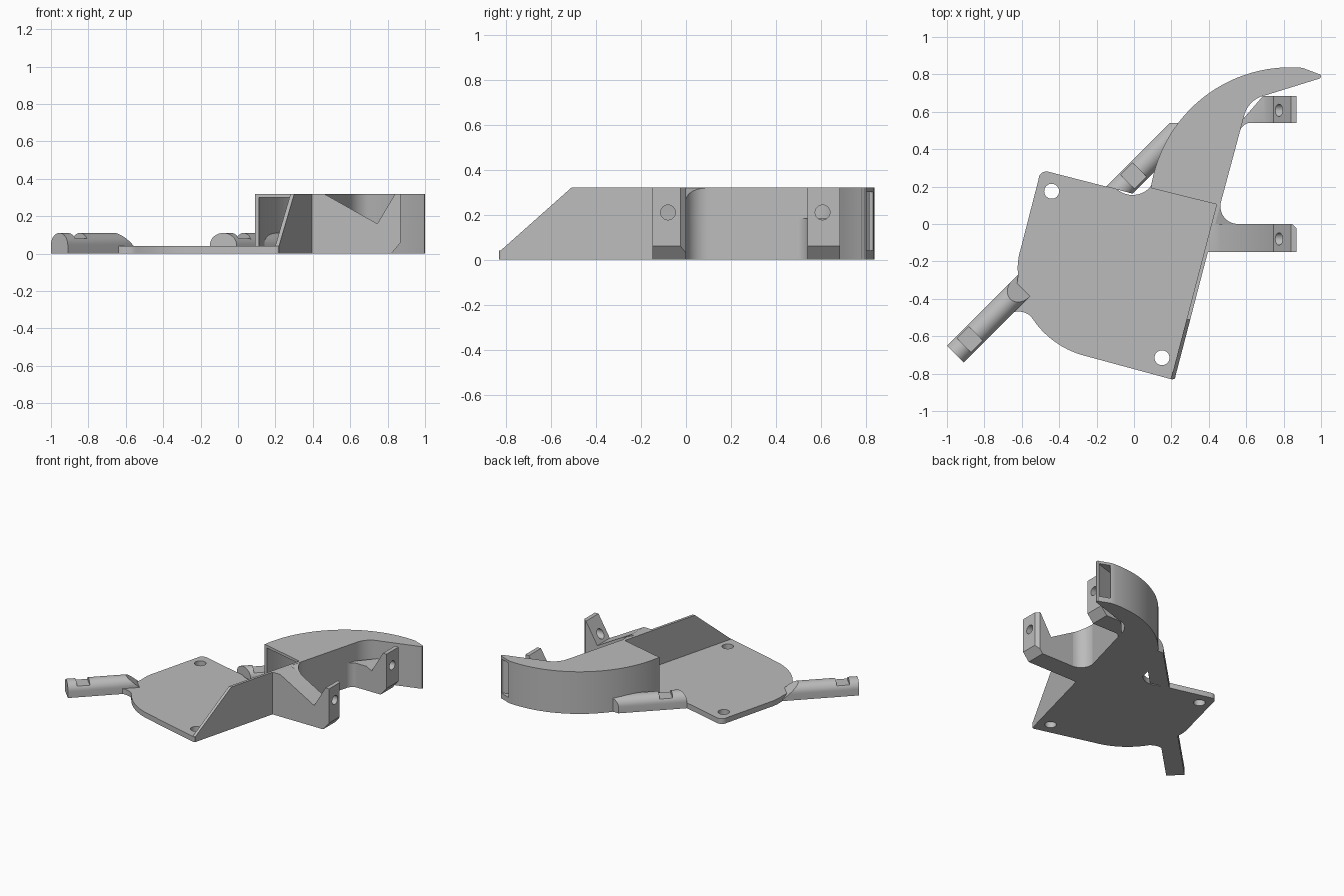
import bpy, bmesh, math
from mathutils import Vector

cube = bpy.data.objects.get("Cube")
if cube:
    bpy.data.objects.remove(cube, do_unlink=True)

GREY = (0.5, 0.5, 0.5, 1.0)
mat = bpy.data.materials.new("plain_grey")
mat.use_nodes = True
mat.diffuse_color = GREY
mat.node_tree.nodes["Principled BSDF"].inputs["Base Color"].default_value = GREY


def arc(a, b, c, n=8):
    """Points on the circle from a through b to c."""
    (ax, ay), (bx, by), (cx, cy) = a, b, c
    d = 2 * (ax * (by - cy) + bx * (cy - ay) + cx * (ay - by))
    sa, sb, sc = ax * ax + ay * ay, bx * bx + by * by, cx * cx + cy * cy
    ux = (sa * (by - cy) + sb * (cy - ay) + sc * (ay - by)) / d
    uy = (sa * (cx - bx) + sb * (ax - cx) + sc * (bx - ax)) / d
    r = math.hypot(ax - ux, ay - uy)
    t0, t1, t2 = [math.atan2(y - uy, x - ux) for x, y in (a, b, c)]
    turn = 2 * math.pi
    sweep = (t2 - t0) % turn
    if (t1 - t0) % turn > sweep:
        sweep -= turn
    return [(ux + r * math.cos(t0 + sweep * i / n),
             uy + r * math.sin(t0 + sweep * i / n)) for i in range(n + 1)]


def loft(name, rings, bevel_edge=None):
    """Closed solid through rings of equal point count."""
    bm = bmesh.new()
    loops = [[bm.verts.new(p) for p in ring] for ring in rings]
    n = len(loops[0])
    for a, b in zip(loops, loops[1:]):
        for i in range(n):
            j = (i + 1) % n
            bm.faces.new((a[i], a[j], b[j], b[i]))
    bm.faces.new(loops[0])
    bm.faces.new(loops[-1])
    if bevel_edge:
        k, i = bevel_edge
        edge = bm.edges.get((loops[k][i], loops[k][i + 1]))
        bmesh.ops.bevel(bm, geom=[edge], offset=0.025, segments=1, affect='EDGES')
    bmesh.ops.remove_doubles(bm, verts=bm.verts, dist=1e-5)
    bmesh.ops.recalc_face_normals(bm, faces=bm.faces)
    me = bpy.data.meshes.new(name)
    bm.to_mesh(me)
    bm.free()
    me.materials.append(mat)
    ob = bpy.data.objects.new(name, me)
    bpy.context.collection.objects.link(ob)
    return ob


def prism(name, pts, z0, z1):
    top = z1 if callable(z1) else (lambda x: z1)
    return loft(name, [[(x, y, z0) for x, y in pts], [(x, y, top(x)) for x, y in pts]])


def cut(ob, cutter):
    cutter.hide_render = True
    mod = ob.modifiers.new("cut", 'BOOLEAN')
    mod.operation, mod.solver, mod.object = 'DIFFERENCE', 'EXACT', cutter
    bpy.context.view_layer.objects.active = ob
    bpy.ops.object.modifier_apply(modifier=mod.name)
    bpy.data.objects.remove(cutter, do_unlink=True)


def circle(r, n=32):
    return [(r * math.cos(math.tau * i / n), r * math.sin(math.tau * i / n)) for i in range(n)]


def wall_x(y):
    return 0.22 + (y + 0.82) / 3.83


H, T = 0.32, 0.04   # overall height, plate thickness

# Mounting plate with two screw holes
outline = (arc((-0.51, 0.24), (-0.495, 0.272), (-0.46, 0.28), 6)
           + arc((-0.09, 0.185), (0.0, 0.155), (0.08, 0.19))
           + [(0.12, 0.25), (0.3, 0.25), (wall_x(0.1) - 0.01, 0.1), (wall_x(-0.8) - 0.005, -0.8)]
           + arc((0.222, -0.815), (0.215, -0.828), (0.2, -0.83), 4)
           + arc((-0.28, -0.7), (-0.43, -0.625), (-0.54, -0.51))
           + arc((-0.55, -0.495), (-0.59, -0.472), (-0.64, -0.47), 6)
           + arc((-0.62, -0.27), (-0.62, -0.2), (-0.605, -0.13), 6))
plate = prism("mounting_plate", outline, 0, T)
for cx, cy in ((-0.44, 0.175), (0.15, -0.715)):
    cut(plate, prism("hole", [(cx + x, cy + y) for x, y in circle(0.04)], -0.1, 0.1))

# Thin side wall with a sloping front
side = [(-0.825, 0), (0.11, 0), (0.11, H), (-0.51, H), (-0.825, T)]
loft("side_wall", [[(wall_x(y) - off, y, z) for y, z in side] for off in (0, 0.02)])

# Curved hollow duct, open at the plate and at the tip
shell = (arc((0.09, 0.192), (0.35, 0.66), (0.9, 0.835), 36)
         + arc((0.985, 0.803), (1.0, 0.79), (0.99, 0.777), 4)
         + arc((0.71, 0.69), (0.635, 0.655), (0.588, 0.575), 10)
         + [(wall_x(0.1), 0.1)])
duct = prism("curved_duct", shell, 0, H)
hollow = ([(0.08, 0.1)] + arc((0.112, 0.186), (0.365, 0.645), (0.9, 0.815), 36)
          + [(0.925, 0.86), (1.01, 0.83), (0.975, 0.792)]
          + arc((0.705, 0.71), (0.62, 0.67), (0.567, 0.58), 10)
          + [(wall_x(0.1) - 0.02, 0.1), (wall_x(0.02) - 0.02, 0.02)])
cut(duct, prism("duct_hollow", hollow, T, H - 0.02))


# Clamp arms: sloping top, upright tab with a cross hole
def slope(cap):
    return lambda x: min(cap, H - (x - 0.46) * 0.571)


def arm(name, ends, cap, knee, bevel_edge=None):
    top = slope(cap)
    rings = [[(x, y, z) for x, z in ((xs, 0), (0.82, 0), (0.87, 0.06), (0.87, H), (0.84, H),
                                     (0.745, 0.16), (knee, top(knee)), (xs, top(xs)))]
             for y, xs in ends]
    ob = loft(name, rings, bevel_edge)
    yc = (ends[0][0] + ends[1][0]) / 2 - 0.005
    cut(ob, loft("pin_hole", [[(x, yc + a, 0.21 + b) for a, b in circle(0.033)] for x in (0.72, 0.95)]))


arm("front_clamp_arm", ((-0.15, wall_x(-0.15) - 0.01), (0.0, wall_x(0) - 0.01)), H, 0.46, (1, 2))
arm("back_clamp_arm", ((0.54, 0.565), (0.685, 0.69)), 0.183, 0.70)

# Fillets where the arms meet the duct
prism("front_fillet", [(0.43, -0.01), (0.55, -0.01)]
      + arc((0.55, 0.0), (0.487, 0.03), (0.463, 0.11)) + [(0.445, 0.1)], 0, slope(H))
prism("back_fillet", [(0.56, 0.5)] + arc((0.567, 0.5), (0.59, 0.53), (0.64, 0.54))
      + [(0.64, 0.56), (0.575, 0.56)], 0, slope(0.183))

# Round-topped cable posts running diagonally, each with a notch
R = 0.0635


def post(name, origin, stations):
    section = [(R, 0)] + [(R * math.cos(math.pi * i / 16), 0.047 + R * math.sin(math.pi * i / 16))
                          for i in range(17)] + [(-R, 0)]
    rings = []
    for along, height in stations:
        ring = []
        for s, z in section:
            z = min(z, height)
            t = along(s, z) if callable(along) else along
            ring.append((origin[0] + (t - s) * math.sqrt(0.5),
                         origin[1] + (t + s) * math.sqrt(0.5), z))
        rings.append(ring)
    loft(name, rings)


FULL, LOW = 0.2, 0.08
post("front_post", (-0.955, -0.695),
     ((0, FULL), (0.065, FULL), (0.065, LOW), (0.155, LOW), (0.155, FULL),
      (lambda s, z: 0.5 - 1.2 * (z - T), FULL)))
post("back_post", (-0.105, 0.155),
     ((lambda s, z: 0.037 - s * 0.579, FULL), (0.099, FULL), (0.099, LOW), (0.19, LOW),
      (0.19, FULL), (lambda s, z: 0.5435 - s, FULL)))

# Smooth curves, sharp edges
for ob in bpy.context.scene.objects:
    if ob.type == 'MESH':
        bpy.ops.object.select_all(action='DESELECT')
        ob.select_set(True)
        bpy.context.view_layer.objects.active = ob
        bpy.ops.object.shade_smooth_by_angle(angle=math.radians(30))
